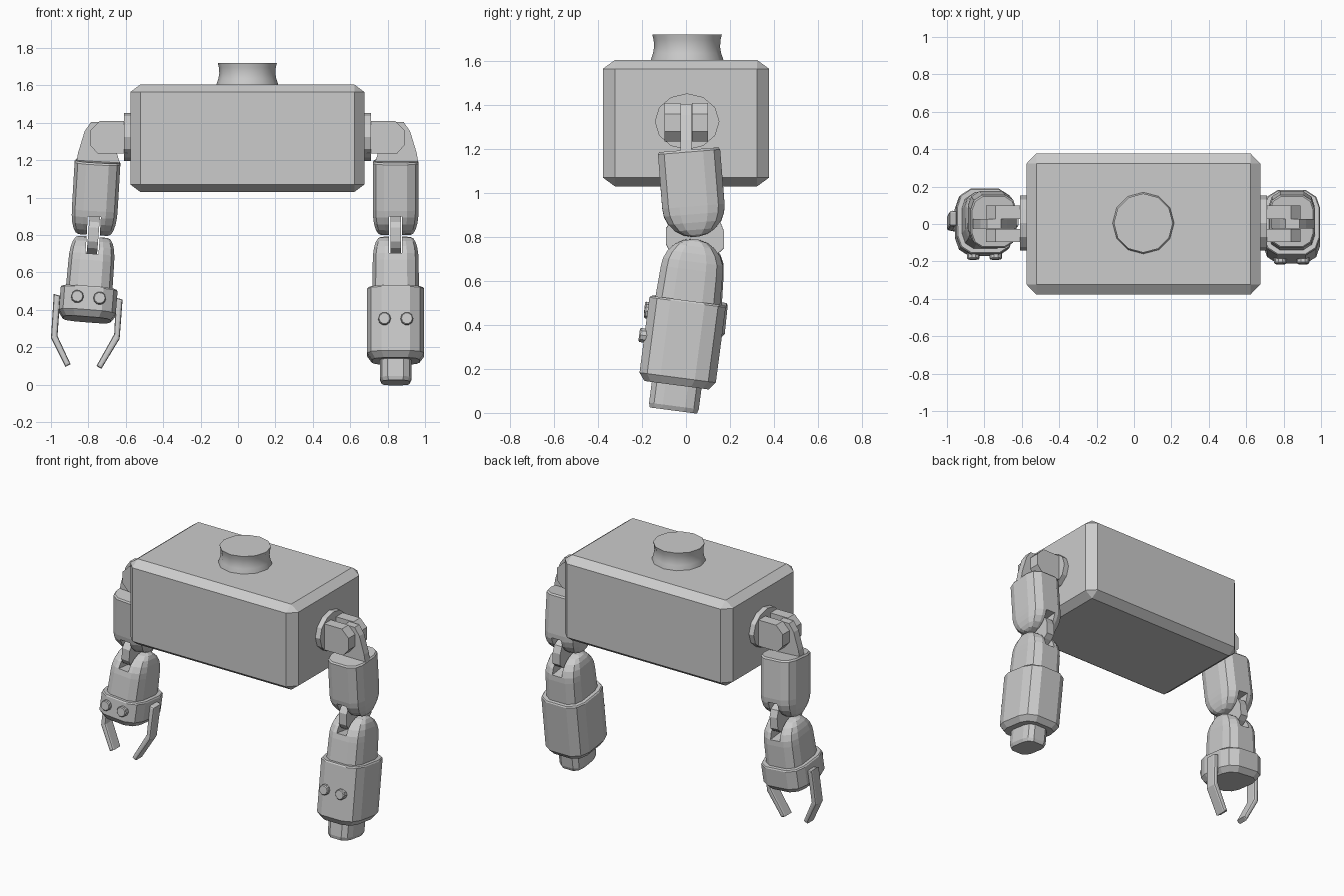
import bpy, bmesh, math
from mathutils import Matrix, Vector

if "Cube" in bpy.data.objects:
    bpy.data.objects.remove(bpy.data.objects["Cube"])

grey = bpy.data.materials.new("matte_grey")
grey.diffuse_color = (0.6, 0.6, 0.6, 1)
grey.use_nodes = True
grey.node_tree.nodes["Principled BSDF"].inputs["Base Color"].default_value = grey.diffuse_color
CX = 0.05  # body centre line


def finish(bm, name, matrix=None):
    bmesh.ops.recalc_face_normals(bm, faces=bm.faces)
    if matrix:
        bm.transform(matrix)
    me = bpy.data.meshes.new(name)
    bm.to_mesh(me)
    bm.free()
    me.materials.append(grey)
    ob = bpy.data.objects.new(name, me)
    bpy.context.collection.objects.link(ob)
    return ob


def box(name, lo, hi, matrix=None):
    lo, hi = Vector(lo), Vector(hi)
    bm = bmesh.new()
    bmesh.ops.create_cube(bm, size=1)
    for v in bm.verts:
        v.co = Vector([(lo[i] + hi[i]) / 2 + v.co[i] * (hi[i] - lo[i]) for i in range(3)])
    return finish(bm, name, matrix)


def prism(name, pts, axis, lo, hi, matrix=None, bevel=0):
    """Extrude an outline along x (outline in y,z) or along y (outline in x,z)."""
    bm = bmesh.new()
    place = (lambda a, b, d: (d, a, b)) if axis == "x" else (lambda a, b, d: (a, d, b))
    rows = [[bm.verts.new(place(a, b, d)) for a, b in pts] for d in (lo, hi)]
    skin(bm, rows)
    if bevel:
        bmesh.ops.recalc_face_normals(bm, faces=bm.faces)
        long_edges = [e for e in bm.edges if all(v in rows[0] for v in e.verts)
                      or all(v in rows[1] for v in e.verts)]
        bmesh.ops.bevel(bm, geom=long_edges, offset=bevel, segments=2, profile=0.5, affect='EDGES')
    return finish(bm, name, matrix)


def skin(bm, rows):
    n = len(rows[0])
    for a, b in zip(rows, rows[1:]):
        for i in range(n):
            bm.faces.new((a[i], a[(i + 1) % n], b[(i + 1) % n], b[i]))
    bm.faces.new(rows[0])
    bm.faces.new(rows[-1])


# rounded twelve-sided cross-section used by all limb parts
QUARTER = [(1, 0.45), (0.86, 0.8), (0.5, 1)]
SECTION = (QUARTER + [(-x, y) for x, y in reversed(QUARTER)]
           + [(-x, -y) for x, y in QUARTER] + [(x, -y) for x, y in reversed(QUARTER)])


def loft(name, rings, matrix):
    bm = bmesh.new()
    skin(bm, [[bm.verts.new((x * hx, y * hy, z)) for x, y in SECTION] for z, hx, hy in rings])
    return finish(bm, name, matrix)


def dome(sign):
    """Rings of a rounded limb end whose tip is at the origin."""
    rings = []
    for deg in (84, 68, 50, 32, 15, 0):
        t = math.radians(deg)
        rings.append((sign * 0.14 * (1 - math.sin(t)), 0.07 + 0.0525 * math.cos(t) ** 0.8,
                      0.142 * math.cos(t)))
    return rings


def cut(ob, cutter):
    mod = ob.modifiers.new("slot", 'BOOLEAN')
    mod.operation, mod.solver, mod.object = 'DIFFERENCE', 'EXACT', cutter
    bpy.context.view_layer.objects.active = ob
    bpy.ops.object.modifier_apply(modifier="slot")
    bpy.data.objects.remove(cutter)


def cylinder(name, rings, sides, matrix):
    bm = bmesh.new()
    skin(bm, [[bm.verts.new((r * math.cos(2 * math.pi * i / sides), r * math.sin(2 * math.pi * i / sides), z))
               for i in range(sides)] for z, r in rings])
    return finish(bm, name, matrix)


# body: box with every edge chamfered
bm = bmesh.new()
bmesh.ops.create_cube(bm, size=1)
bmesh.ops.bevel(bm, geom=list(bm.edges), offset=0.075, segments=1, affect='EDGES')
for v in bm.verts:
    for i, (half, chamfer) in enumerate(((0.625, 0.053), (0.378, 0.055), (0.2875, 0.04))):
        inner = abs(v.co[i]) < 0.49
        v.co[i] = math.copysign(half - (chamfer if inner else 0), v.co[i])
finish(bm, "body", Matrix.Translation((CX, 0, 1.3175)))

# flared neck
neck = cylinder("neck", [(1.59, 0.167), (1.61, 0.164), (1.635, 0.155), (1.665, 0.15), (1.695, 0.152), (1.72, 0.158)],
                12, Matrix.Translation((CX, 0.005, 0)))
bpy.ops.object.select_all(action='DESELECT')
neck.select_set(True)
bpy.context.view_layer.objects.active = neck
bpy.ops.object.shade_smooth_by_angle(angle=math.radians(40))

PRONG = [(0.64, 1.41), (0.79, 1.41), (0.84, 1.36), (0.84, 1.28), (0.80, 1.235), (0.64, 1.235)]
TONGUE = [(0.68, 1.18), (0.915, 1.18), (0.905, 1.24), (0.87, 1.355), (0.835, 1.405), (0.76, 1.405), (0.73, 1.34)]
LINK = [(-0.135, 0.045), (-0.115, 0.075), (-0.045, 0.105), (0.05, 0.105), (0.11, 0.075), (0.128, 0.03),
        (0.128, -0.045), (0.1, -0.07), (0.04, -0.105), (-0.045, -0.105), (-0.115, -0.065), (-0.135, -0.03)]


def frame(x, z, tilt_x, tilt_y):
    return (Matrix.Translation((x, 0.045, z)) @ Matrix.Rotation(math.radians(tilt_y), 4, 'Y')
            @ Matrix.Rotation(math.radians(tilt_x), 4, 'X'))


# per side: sign, elbow x, sideways lean of upper arm and forearm, forward lean of forearm
for side, s, ex, lean_up, lean_low, fwd in (("right", 1, 0.843, 0, 0, -7.5), ("left", -1, -0.774, 3.4, 4.5, -6)):
    # shoulder disc, fork and tongue
    turn = Matrix.Translation((CX, 0.005, 1.325)) @ Matrix.Rotation(s * math.pi / 2, 4, 'Y') @ Matrix.Diagonal((0.87, 1, 1, 1))
    cylinder(side + "_shoulder_disc", [(0.61, 0.147), (0.66, 0.147)], 12, turn)
    flip = Matrix.Translation((CX, 0, 0)) @ Matrix.Diagonal((s, 1, 1, 1))
    for tag, lo, hi in (("front", -0.097, -0.026), ("back", 0.028, 0.1)):
        ob = prism(f"{side}_shoulder_{tag}_prong", [(s * x + CX, z) for x, z in PRONG], "y", lo, hi)
    prism(side + "_shoulder_tongue", [(s * x + CX, z) for x, z in TONGUE], "y", -0.024, 0.026)

    # upper arm with slotted round lower end
    up = frame(ex, 0.80, 4.6, lean_up)
    arm = loft(side + "_upper_arm", dome(1) + [(0.388, 0.1225, 0.142), (0.398, 0.115, 0.135)], up)
    cut(arm, box("slot", (-0.035, -0.3, -0.1), (0.035, 0.3, 0.11), up))

    # elbow link
    prism(side + "_elbow_link", LINK, "x", -0.028, 0.028, frame(ex, 0.795, 0, lean_low))

    # forearm with slotted round upper end
    low = frame(ex, 0.79, fwd, lean_low)
    arm = loft(side + "_forearm", dome(-1) + [(-0.32, 0.125, 0.15)], low)
    cut(arm, box("slot", (-0.035, -0.3, -0.105), (0.035, 0.3, 0.1), low))

    # cuff and two buttons
    end, bz = (-0.67, -0.465) if s > 0 else (-0.445, -0.345)
    loft(side + "_cuff", [(-0.282, 0.147, 0.17), (-0.29, 0.1525, 0.175), (end + 0.035, 0.1525, 0.175),
                          (end, 0.127, 0.148)], low)
    for bx, tag in ((-0.06, "inner"), (0.06, "outer")):
        cylinder(f"{side}_{tag}_button", [(0, 0.034), (0.045, 0.034), (0.051, 0.029)], 10,
                 low @ Matrix.Translation((bx, -0.148, bz)) @ Matrix.Rotation(math.pi / 2, 4, 'X'))
    if s > 0:
        loft("right_tip", [(-0.65, 0.085, 0.114), (-0.765, 0.085, 0.114), (-0.786, 0.075, 0.108)], low)

# two bent claw fingers on the left hand
OUTER = [(-0.985, 0.485), (-0.95, 0.475), (-0.965, 0.26), (-0.895, 0.11), (-0.922, 0.095), (-1.0, 0.25)]
INNER = [(-0.617, 0.455), (-0.652, 0.465), (-0.662, 0.27), (-0.757, 0.1), (-0.73, 0.085), (-0.633, 0.245)]
lean = Matrix.Translation((0, -0.05, 0))
lean[1][2] = 0.1
for name, pts in (("outer_claw", OUTER), ("inner_claw", INNER)):
    prism(name, pts, "y", -0.02, 0.064, lean @ Matrix.Translation((0, 0.01, 0)), 0.012)
